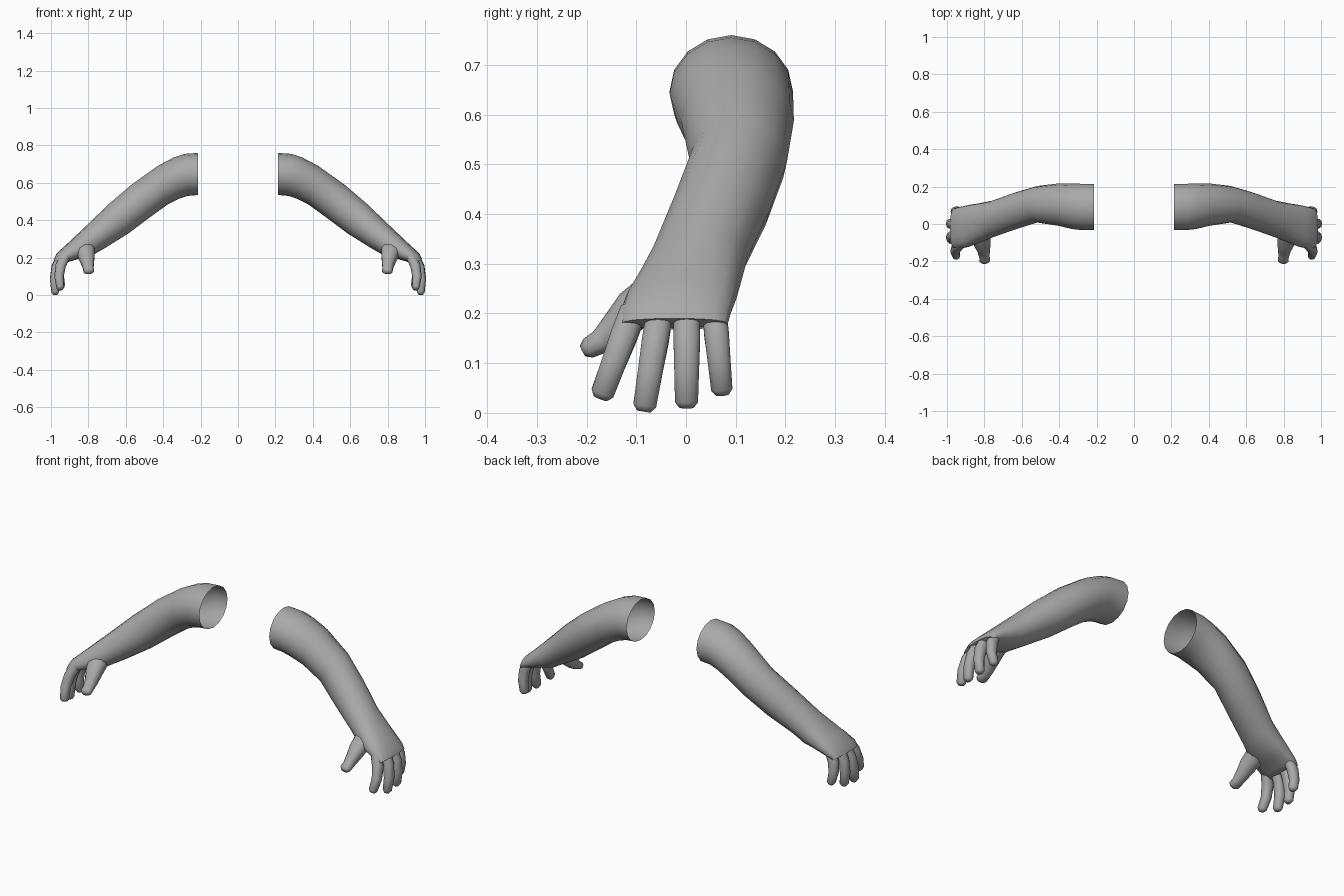
import bpy, bmesh, math
from mathutils import Vector

cube = bpy.data.objects.get("Cube")
if cube:
    bpy.data.objects.remove(cube, do_unlink=True)

clay = bpy.data.materials.new("grey clay")
clay.use_nodes = True
clay.diffuse_color = (0.4, 0.4, 0.4, 1)
clay.node_tree.nodes["Principled BSDF"].inputs["Base Color"].default_value = (0.4, 0.4, 0.4, 1)


def ring(c, u, v, sides, power=1.0):
    """Closed loop around c; power below 1 makes it boxier."""
    pts = []
    for i in range(sides):
        a = math.tau * i / sides
        ca, sa = math.cos(a), math.sin(a)
        pts.append(c + u * math.copysign(abs(ca) ** power, ca)
                   + v * math.copysign(abs(sa) ** power, sa))
    return pts


def loft(name, rings, side, cap_start=False):
    """Skin a row of loops, closing the far end; side mirrors in x."""
    bm = bmesh.new()
    rows = [[bm.verts.new((p.x * side, p.y, p.z)) for p in r] for r in rings]
    for a, b in zip(rows, rows[1:]):
        for i in range(len(a)):
            j = (i + 1) % len(a)
            bm.faces.new((a[i], a[j], b[j], b[i]))
    bm.faces.new(rows[-1])
    if cap_start:
        bm.faces.new(rows[0])
    bmesh.ops.recalc_face_normals(bm, faces=bm.faces)
    mesh = bpy.data.meshes.new(name)
    bm.to_mesh(mesh)
    bm.free()
    mesh.materials.append(clay)
    obj = bpy.data.objects.new(name, mesh)
    bpy.context.collection.objects.link(obj)
    bpy.ops.object.select_all(action="DESELECT")
    obj.select_set(True)
    bpy.context.view_layer.objects.active = obj
    bpy.ops.object.shade_smooth_by_angle(angle=math.radians(70))


def digit(name, path, across, side):
    """Tube along (point, half width, half thickness) with a rounded tip."""
    pts = [Vector(p) for p, w, t in path]
    rings = []
    for i, (p, w, t) in enumerate(path):
        tan = (pts[min(i + 1, len(pts) - 1)] - pts[max(i - 1, 0)]).normalized()
        u = tan.cross(across).normalized()
        v = u.cross(tan)
        rings.append(ring(pts[i], u * t, v * w, 10, 0.85))
    # rounded tip
    rings.append(ring(pts[-1] + tan * 0.012, u * t * 0.6, v * w * 0.6, 10, 0.85))
    loft(name, rings, side)


# arm sections: upper x, z, lower x, z, front y, back y
ARM = [
    (.215, .76, .215, .535, -.033, .215),
    (.285, .755, .27, .53, -.033, .215),
    (.345, .735, .315, .515, -.027, .216),
    (.43, .69, .375, .485, -.01, .217),
    (.57, .59, .465, .42, .008, .203),
    (.69, .487, .585, .33, -.03, .168),
    (.81, .372, .71, .252, -.073, .124),
    (.865, .32, .775, .215, -.096, .112),
    (.92, .268, .845, .195, -.122, .102),
    (.97, .222, .905, .178, -.133, .09),
    (.985, .19, .932, .168, -.131, .084),
]
X, Y = Vector((1, 0, 0)), Vector((0, 1, 0))

# fingers: base point, tip point, half width
FINGERS = {
    "index_finger": ((.925, -.106, .205), (.95, -.168, .04), .026),
    "middle_finger": ((.942, -.052, .205), (.977, -.083, .015), .026),
    "ring_finger": ((.945, .002, .205), (.975, .001, .022), .026),
    "little_finger": ((.93, .057, .205), (.945, .072, .048), .024),
}

for label, side in (("left", 1), ("right", -1)):
    # arm and palm, open at the shoulder
    sections = []
    for i, (xt, zt, xb, zb, y0, y1) in enumerate(ARM):
        c = Vector(((xt + xb) / 2, (y0 + y1) / 2, (zt + zb) / 2))
        u = Vector(((xt - xb) / 2, 0, (zt - zb) / 2))
        sections.append(ring(c, u, Y * (y1 - y0) / 2, 16, 1.0 if i < 7 else 0.85))
    loft(label + "_arm", sections, side)

    # fingers, bowed outward at the knuckle
    for name, (base, tip, w) in FINGERS.items():
        a, b = Vector(base), Vector(tip)
        bow = X * 0.016
        path = [(a, w * 1.05, .026), (a.lerp(b, .3) + bow, w * 1.08, .028),
                (a.lerp(b, .65) + bow, w, .025), (b, w * .93, .021)]
        digit(label + "_" + name, path, Y, side)

    # thumb, flaring into the palm
    thumb = [((.82, -.055, .245), .055, .045), ((.81, -.105, .208), .045, .042),
             ((.803, -.142, .168), .034, .034), ((.8, -.172, .143), .029, .025),
             ((.798, -.197, .13), .029, .021)]
    digit(label + "_thumb", thumb, X, side)
